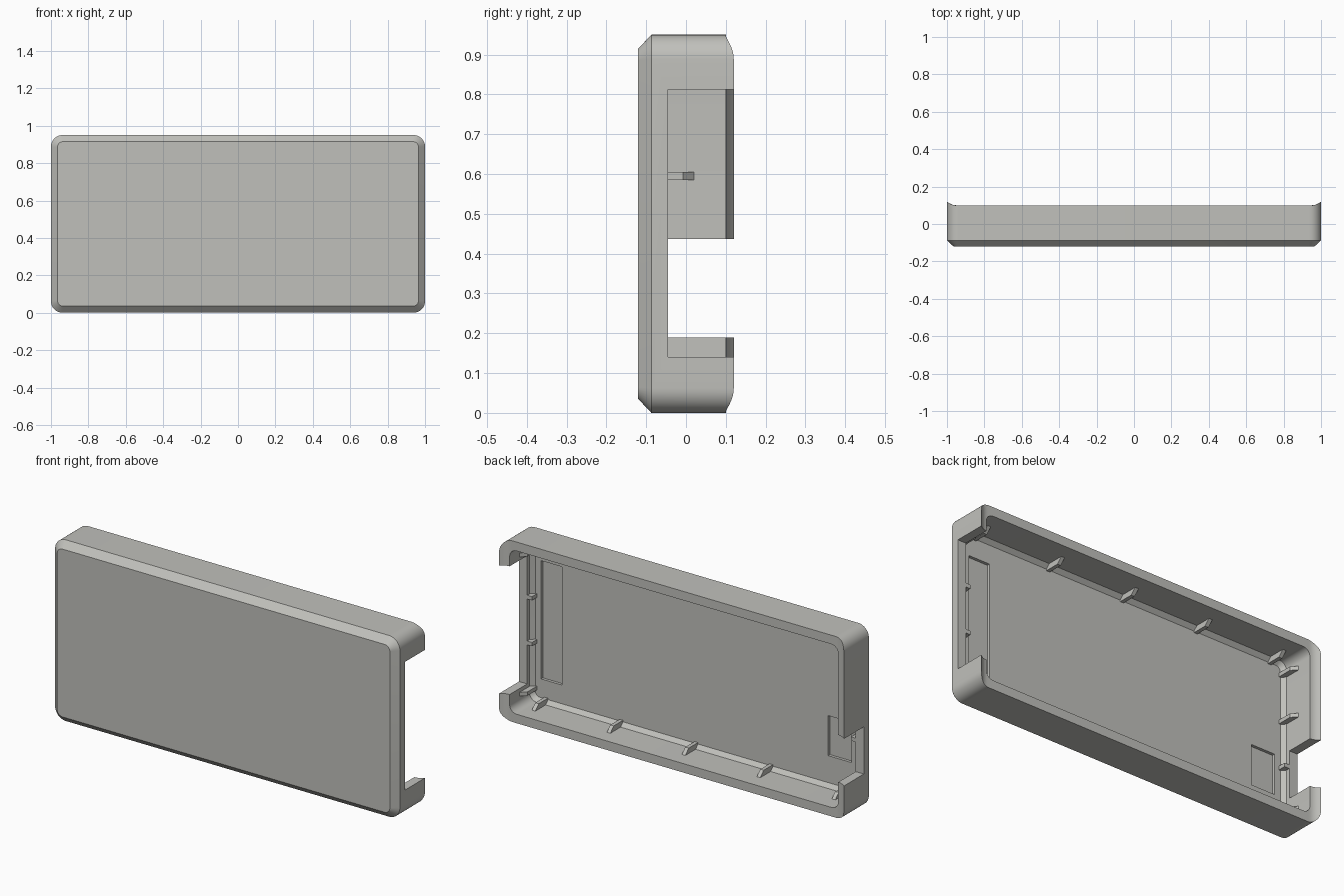
import bpy, bmesh, math
from mathutils import Vector

if "Cube" in bpy.data.objects:
    bpy.data.objects.remove(bpy.data.objects["Cube"])

W, H = 1.0, 0.475            # half width, half height
RIM, PEAK = 0.10, 0.12       # rim depth on long walls / outer edge of end walls
WALL, FLOOR, CHAM = 0.047, -0.085, 0.02
SILL = -0.045                # depth where the side openings stop

grey = bpy.data.materials.new("light_grey")
grey.diffuse_color = (0.53, 0.53, 0.50, 1)
grey.use_nodes = True
grey.node_tree.nodes["Principled BSDF"].inputs["Base Color"].default_value = grey.diffuse_color


def rounded_rect(inset, radius, seg=10):
    """Outline points (x, z) of a rounded rectangle."""
    pts = []
    for q, (sx, sz) in enumerate([(1, 1), (-1, 1), (-1, -1), (1, -1)]):
        cx, cz = sx * (W - inset - radius), sz * (H - inset - radius)
        for i in range(seg + 1):
            a = math.pi / 2 * (q + i / seg)
            pts.append((cx + radius * math.cos(a), H + cz + radius * math.sin(a)))
    return pts


def rim_y(x):
    """Rim curves up towards both ends."""
    u = max(0.0, (abs(x) - (W - WALL)) / WALL)
    return RIM + (PEAK - RIM) * u * u


def finish(name, bm):
    bmesh.ops.recalc_face_normals(bm, faces=bm.faces)
    me = bpy.data.meshes.new(name)
    bm.to_mesh(me)
    bm.free()
    me.materials.append(grey)
    ob = bpy.data.objects.new(name, me)
    bpy.context.collection.objects.link(ob)
    return ob


def box(name, x0, x1, y0, y1, z0, z1):
    bm = bmesh.new()
    bmesh.ops.create_cube(bm, size=1)
    for v in bm.verts:
        v.co = Vector(((x0 + x1) / 2 + v.co.x * (x1 - x0),
                       (y0 + y1) / 2 + v.co.y * (y1 - y0),
                       (z0 + z1) / 2 + v.co.z * (z1 - z0)))
    return finish(name, bm)


# Shell: outside from the front face to the rim, then inside down to the floor
rings = [(0.035, -PEAK, 0.03), (0, -0.087, 0.062)]
rings += [(WALL * i / 4, None, 0.062 - 0.022 * i / 4) for i in range(5)]
rings += [(WALL, FLOOR + CHAM, 0.04), (WALL + CHAM, FLOOR, 0.025)]
bm = bmesh.new()
loops = [[bm.verts.new((x, rim_y(x) if y is None else y, z))
          for x, z in rounded_rect(inset, r)] for inset, y, r in rings]
for a, b in zip(loops, loops[1:]):
    n = len(a)
    for i in range(n):
        j = (i + 1) % n
        bm.faces.new((a[i], a[j], b[j], b[i]))
bm.faces.new(loops[0])
bm.faces.new(loops[-1])
shell = finish("case_shell", bm)

# Cutters: side openings, floor recesses, screw holes
cutters = [
    box("right_opening_cutter", 0.9, 1.1, SILL, 0.2, 0.14, 0.812),
    box("left_opening_cutter", -1.1, -0.9, SILL, 0.2, 0.19, 0.437),
    box("right_recess_cutter", 0.78, 0.90, -0.10, 0, 0.165, 0.785),
    box("left_recess_cutter", -0.90, -0.765, -0.10, 0, 0.208, 0.418),
]
for z in (0.14, 0.815):
    bm = bmesh.new()
    bmesh.ops.create_cone(bm, cap_ends=True, segments=32, radius1=0.03, radius2=0.03, depth=0.3)
    for v in bm.verts:
        v.co = Vector((v.co.x - 0.86, v.co.z - 0.1, v.co.y + z))
    cutters.append(finish("screw_hole_cutter", bm))
bpy.context.view_layer.objects.active = shell
shell.select_set(True)
for c in cutters:
    m = shell.modifiers.new("cut", "BOOLEAN")
    m.operation, m.solver, m.object = "DIFFERENCE", "EXACT", c
    bpy.ops.object.modifier_apply(modifier=m.name)
    bpy.data.objects.remove(c)
bpy.ops.object.shade_smooth_by_angle(angle=math.radians(25))


def rib(name, origin, inward, top):
    """Small wedge rib on a wall, sloping back to the wall at its end."""
    origin, inward = Vector(origin), Vector(inward)
    side = Vector((inward.z, 0, -inward.x)) * 0.01
    out, bend = 0.028, -0.008
    prof = [(-0.004, FLOOR - 0.004), (out, FLOOR - 0.004), (out, min(bend, top))]
    prof += [(0, top), (-0.004, top)] if top > bend else [(-0.004, top)]
    bm = bmesh.new()
    a, b = ([bm.verts.new(origin + inward * d + Vector((0, y, 0)) + side * s)
             for d, y in prof] for s in (-1, 1))
    bm.faces.new(a)
    bm.faces.new(b)
    for i in range(len(a)):
        j = (i + 1) % len(a)
        bm.faces.new((a[i], a[j], b[j], b[i]))
    finish(name, bm)


# Ribs on the long walls
for x in (-0.87, -0.435, 0, 0.435, 0.87):
    rib("bottom_rib", (x, 0, WALL), (0, 0, 1), 0.02)
    rib("top_rib", (x, 0, 2 * H - WALL), (0, 0, -1), 0.02)
# Ribs on the end walls, cut short inside the openings
for z in (0.11, 0.355, 0.595, 0.84):
    rib("right_rib", (W - WALL, 0, z), (-1, 0, 0), SILL if 0.14 < z < 0.81 else 0.02)
    rib("left_rib", (-W + WALL, 0, z), (1, 0, 0), SILL if 0.19 < z < 0.437 else 0.02)
